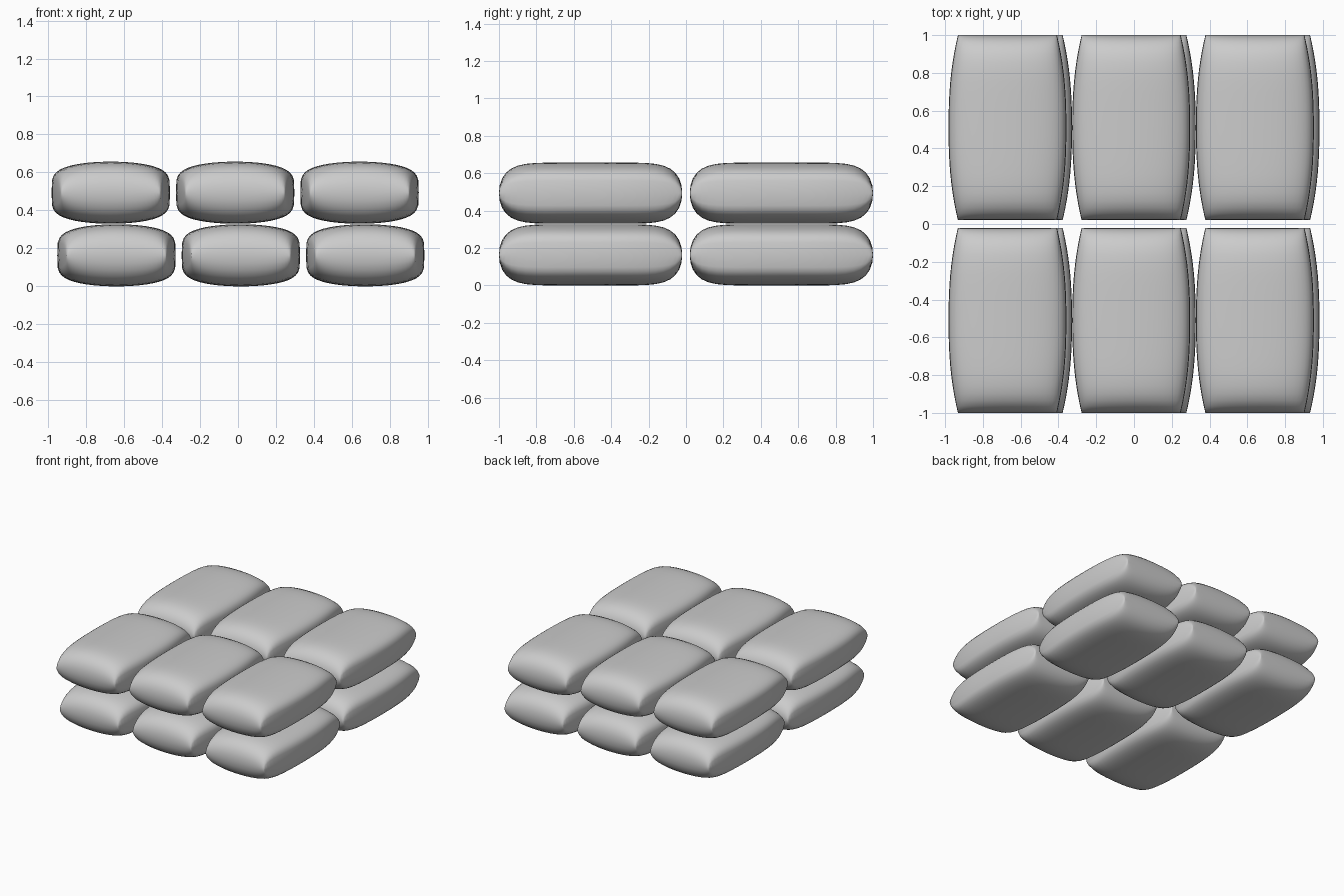
import bpy, bmesh, math

if "Cube" in bpy.data.objects:
    bpy.data.objects.remove(bpy.data.objects["Cube"])

HALF_W, END_W, HALF_L, HALF_H = 0.312, 0.262, 0.49, 0.1635
N = 24


def bag_mesh():
    """Pillow-shaped sack: top and bottom shells welded along a flat seam."""
    bm = bmesh.new()
    for side in (1, -1):
        verts = bmesh.ops.create_grid(bm, x_segments=N, y_segments=N, size=1)["verts"]
        for v in verts:
            # cluster rows towards the rounded edges
            a = math.sin(v.co.x * math.pi / 2)
            b = math.sin(v.co.y * math.pi / 2)
            half = END_W + (HALF_W - END_W) * (1 - abs(b) ** 2.4)
            dome_x = max(0, 1 - a * a) ** (1 / 4.5)
            dome_y = max(0, 1 - abs(b) ** 7) ** (1 / 2.1)
            if abs(v.co.x) > 0.999 or abs(v.co.y) > 0.999:
                dome_x = 0
            v.co = (a * half, b * HALF_L, side * HALF_H * dome_x * dome_y)
    bmesh.ops.remove_doubles(bm, verts=bm.verts, dist=1e-5)
    bmesh.ops.recalc_face_normals(bm, faces=bm.faces)
    me = bpy.data.meshes.new("sandbag")
    bm.to_mesh(me)
    bm.free()
    return me


# Two stacked layers, slightly shifted against each other
mesh = bag_mesh()
bags = []
for layer, (z, shift) in enumerate(((0.1635, 0.015), (0.4935, -0.015))):
    for row in (-1, 1):
        for col in (-1, 0, 1):
            ob = bpy.data.objects.new(f"sandbag_{layer}_{row}_{col}", mesh.copy())
            ob.location = (col * 0.655 + shift, row * 0.51, z)
            bpy.context.collection.objects.link(ob)
            bags.append(ob)

for ob in bags:
    ob.select_set(True)
bpy.context.view_layer.objects.active = bags[0]
bpy.ops.object.shade_smooth_by_angle(angle=math.radians(50))
